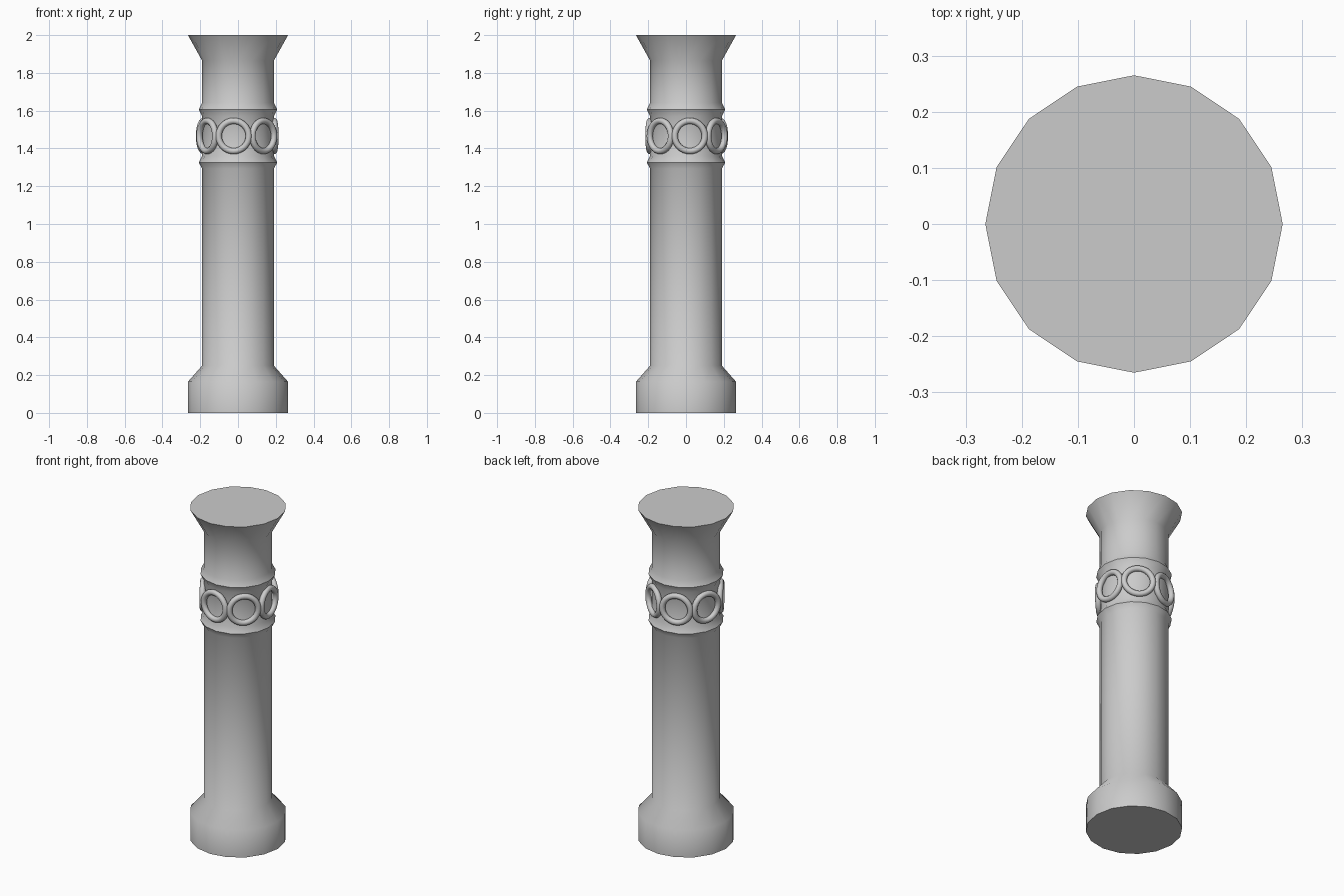
import bpy, math
from mathutils import Vector

if "Cube" in bpy.data.objects:
    bpy.data.objects.remove(bpy.data.objects["Cube"])


def finish(obj, name, angle):
    obj.name = name
    bpy.ops.object.select_all(action='DESELECT')
    obj.select_set(True)
    bpy.context.view_layer.objects.active = obj
    bpy.ops.object.shade_smooth_by_angle(angle=math.radians(angle))


def lathe(name, profile, sides=16, angle=50):
    """Revolve (radius, z) points around z and cap both ends."""
    verts = [(r * math.cos(2 * math.pi * i / sides), r * math.sin(2 * math.pi * i / sides), z)
             for r, z in profile for i in range(sides)]
    faces = [tuple(range(sides))[::-1],
             tuple(range((len(profile) - 1) * sides, len(profile) * sides))]
    for k in range(len(profile) - 1):
        for i in range(sides):
            j = (i + 1) % sides
            faces.append((k * sides + i, k * sides + j, (k + 1) * sides + j, (k + 1) * sides + i))
    mesh = bpy.data.meshes.new(name)
    mesh.from_pydata(verts, [], faces)
    obj = bpy.data.objects.new(name, mesh)
    bpy.context.collection.objects.link(obj)
    finish(obj, name, angle)


# Column body: plinth, shaft with two collars, flared capital
lathe("column", [
    (0.265, 0), (0.265, 0.165), (0.19, 0.25),
    (0.19, 1.293), (0.208, 1.326), (0.19, 1.36),
    (0.19, 1.57), (0.208, 1.607), (0.19, 1.642),
    (0.19, 1.865), (0.265, 2.0)])

# Seven upright rings around the neck
for k in range(7):
    a = math.radians(6) + k * 2 * math.pi / 7
    out = Vector((math.cos(a), math.sin(a), 0))
    bpy.ops.mesh.primitive_torus_add(
        major_radius=0.08, minor_radius=0.0165, major_segments=32, minor_segments=12,
        location=out * 0.191 + Vector((0, 0, 1.466)),
        rotation=out.to_track_quat('Z', 'Y').to_euler())
    finish(bpy.context.object, f"neck_ring_{k + 1}", 60)
